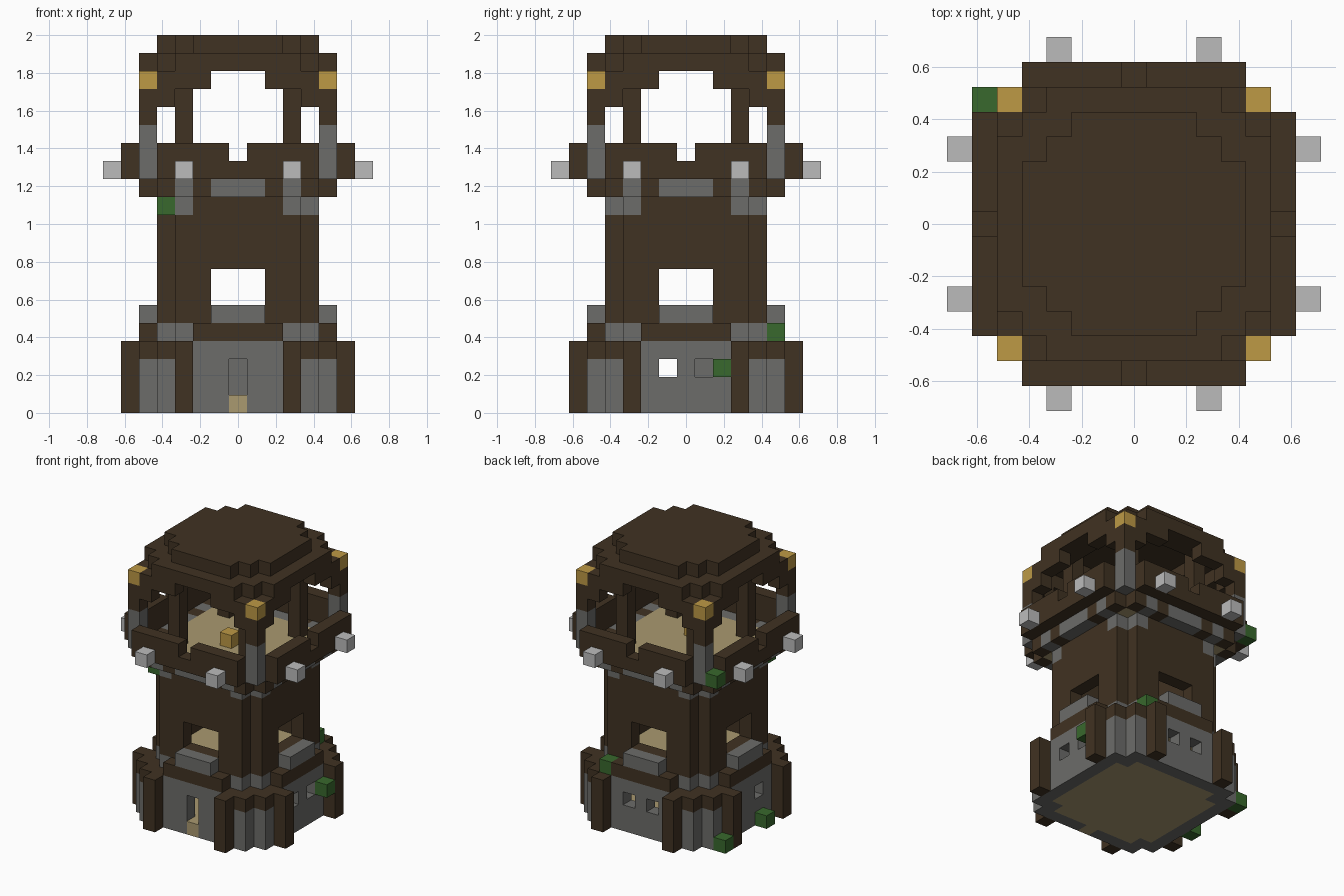
import bpy
import bmesh
from mathutils import Vector

cube = bpy.data.objects.get("Cube")
if cube:
    bpy.data.objects.remove(cube, do_unlink=True)

UNIT = 2 / 21
COLOURS = {
    "dark_wood": (0.051, 0.032, 0.016),
    "stone": (0.150, 0.150, 0.142),
    "pale_stone": (0.50, 0.50, 0.50),
    "lantern_gold": (0.51, 0.32, 0.06),
    "floor_planks": (0.40, 0.32, 0.16),
    "leaf_green": (0.04, 0.14, 0.026),
}


def make_material(name, rgb):
    mat = bpy.data.materials.new(name)
    mat.use_nodes = True
    mat.diffuse_color = (*rgb, 1)
    mat.node_tree.nodes["Principled BSDF"].inputs["Base Color"].default_value = (*rgb, 1)
    return mat


materials = {n: make_material(n, c) for n, c in COLOURS.items()}
cells = {}  # block position -> (part, material)


def span(r):
    return range(r, r + 1) if isinstance(r, int) else range(r[0], r[1] + 1)


def block(part, mat, xs, ys, zs):
    """Fill a box of blocks."""
    for x in span(xs):
        for y in span(ys):
            for z in span(zs):
                cells[x, y, z] = (part, mat)


def ring(part, mat, xs, ys, zs):
    """Fill a box of blocks, repeated on all four sides and mirrored."""
    for x in span(xs):
        for y in span(ys):
            for a, b in ((x, y), (y, x)):
                for sx in (-1, 1):
                    for sy in (-1, 1):
                        block(part, mat, sx * a, sy * b, zs)


def carve(x, y, z):
    cells.pop((x, y, z), None)


# Ground storey: plank floor, stone walls, stepped corners and wooden posts
block("ground_floor", "floor_planks", (-4, 4), (-4, 4), 0)
ring("base_wall", "stone", (0, 3), 5, (0, 3))
ring("base_corner", "stone", 4, (4, 5), (0, 2))
ring("base_corner_cap", "dark_wood", 4, (4, 5), 3)
ring("base_corner_cap", "dark_wood", 3, 5, 3)
ring("base_post", "dark_wood", 3, 6, (0, 3))

# Doorway and small window holes
block("ground_floor", "floor_planks", 0, -5, 0)
for z in (1, 2):
    carve(0, -5, z)
for x, y in ((1, 5), (-1, 5), (5, 1), (5, -1), (-5, -1)):
    carve(x, y, 2)

# Ledge and middle floor
block("middle_floor", "floor_planks", (-3, 3), (-3, 3), 4)
ring("ledge", "dark_wood", (0, 2), (4, 5), 4)
ring("ledge_corner", "stone", 3, 4, 4)
ring("window_sill", "stone", (0, 1), 5, 5)

# Tower shaft with four windows and stone brackets
ring("tower_wall", "dark_wood", (0, 3), 4, (5, 11))
ring("tower_bracket", "stone", 3, 4, 11)
for a in (-1, 0, 1):
    for z in (6, 7):
        for s in (-4, 4):
            carve(a, s, z)
            carve(s, a, z)

# Lookout platform
block("lookout_floor", "floor_planks", (-4, 4), (-4, 4), 12)
ring("platform_rim", "dark_wood", (0, 4), 5, 12)
ring("platform_rim", "stone", (0, 1), 5, 12)
ring("platform_rim", "stone", 3, 5, 12)
ring("railing", "dark_wood", (0, 4), 6, 13)
ring("railing", "dark_wood", (1, 4), 6, 14)
ring("railing_stud", "pale_stone", 3, 7, 13)
block("lookout_crate", "lantern_gold", 0, -1, 13)

# Corner columns, inner posts and lanterns
ring("corner_column", "stone", 5, 5, (13, 15))
ring("corner_column", "dark_wood", 5, 5, (16, 17))
ring("corner_lantern", "lantern_gold", 5, 5, 18)
ring("inner_post", "dark_wood", 3, 3, (13, 18))

# Arched openings under the roof
ring("arch", "dark_wood", 4, 5, 17)
ring("arch", "dark_wood", (2, 4), 5, 18)

# Stepped roof
ring("roof_eave", "dark_wood", (0, 3), (4, 5), 19)
ring("roof_eave", "dark_wood", 4, 4, 19)
ring("roof_eave", "dark_wood", 3, 3, 19)
block("roof_cap", "dark_wood", (-3, 3), (-3, 3), 20)
ring("roof_cap", "dark_wood", (0, 2), 4, 20)

# Leaf clumps
for pos in ((6, 2, 2), (3, 5, 4), (-6, -1, 0), (-6, 4, 0), (-6, 5, 13), (-4, -4, 11)):
    block("leaf_clump", "leaf_green", *pos)


def build_part(part):
    """Make one mesh from the exposed sides of a part's blocks."""
    bm = bmesh.new()
    slots = []
    corners = {}

    def vert(p):
        key = tuple(round(2 * c) for c in p)
        if key not in corners:
            corners[key] = bm.verts.new((p[0] * UNIT, p[1] * UNIT, (p[2] + 0.5) * UNIT))
        return corners[key]

    for pos, (owner, mat) in cells.items():
        if owner != part:
            continue
        if mat not in slots:
            slots.append(mat)
        for axis in range(3):
            for sign in (-1, 1):
                n = Vector((0, 0, 0))
                n[axis] = sign
                if tuple(int(p + d) for p, d in zip(pos, n)) in cells:
                    continue
                u = Vector((0, 0, 0))
                u[(axis + 1) % 3] = 1
                v = n.cross(u)
                mid = Vector(pos) + n / 2
                quad = [vert(mid + (a * u + b * v) / 2)
                        for a, b in ((-1, -1), (1, -1), (1, 1), (-1, 1))]
                bm.faces.new(quad).material_index = slots.index(mat)
    mesh = bpy.data.meshes.new(part)
    bm.to_mesh(mesh)
    bm.free()
    for name in slots:
        mesh.materials.append(materials[name])
    bpy.context.collection.objects.link(bpy.data.objects.new(part, mesh))


for part in dict.fromkeys(owner for owner, mat in cells.values()):
    build_part(part)
